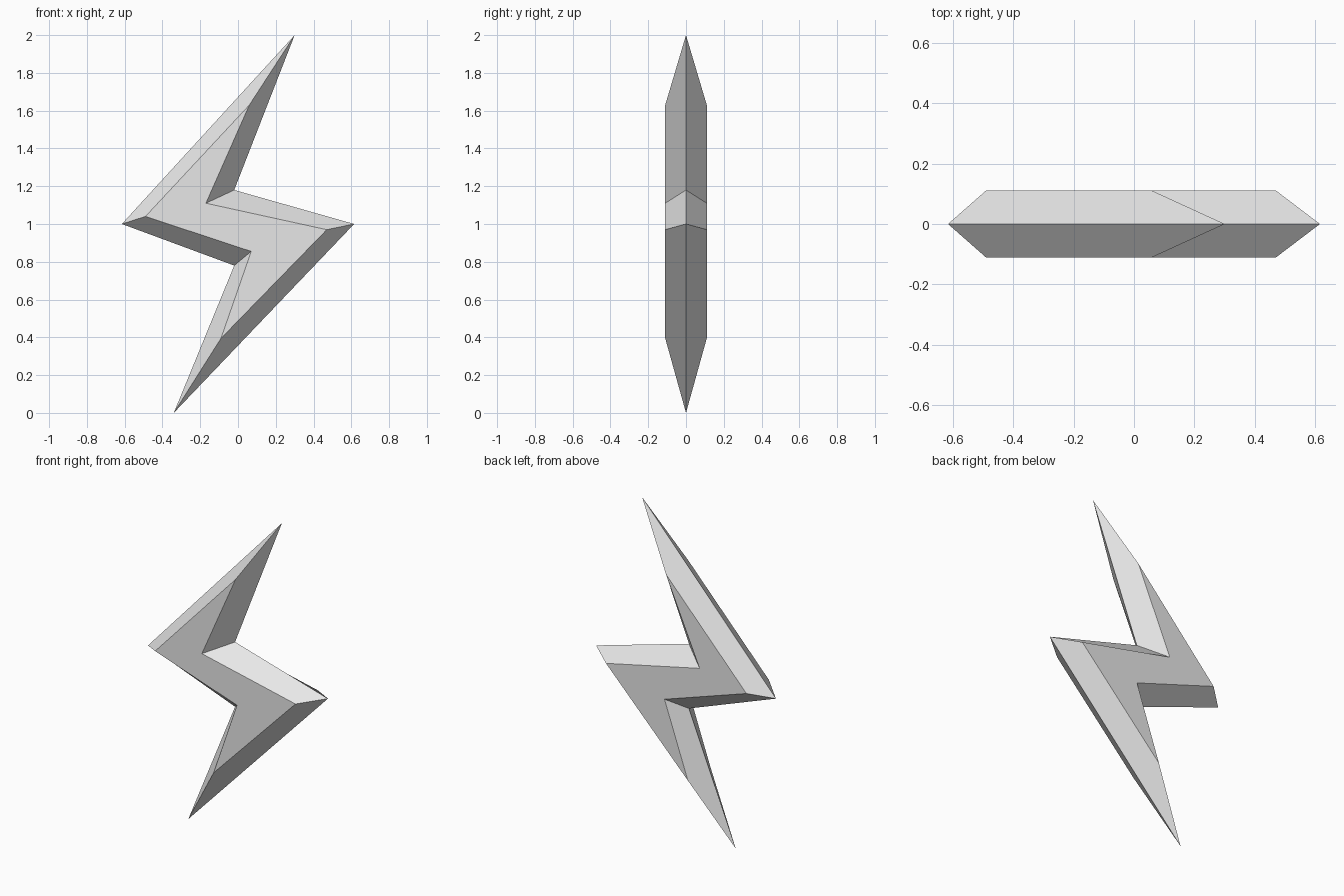
import bpy
import bmesh

cube = bpy.data.objects.get("Cube")
if cube:
    bpy.data.objects.remove(cube, do_unlink=True)

# Sharp outline on the centre plane and the smaller raised outline, as (x, z)
OUTLINE = [(0.3, 2), (-0.615, 1), (-0.02, 0.78), (-0.34, 0), (0.615, 1), (-0.02, 1.18)]
RAISED = [(0.06, 1.63), (-0.49, 1.04), (0.07, 0.855), (-0.09, 0.395), (0.47, 0.97), (-0.17, 1.11)]
HALF_DEPTH = 0.11

grey = bpy.data.materials.new("light_grey")
grey.use_nodes = True
grey.diffuse_color = (0.8, 0.8, 0.8, 1)
grey.node_tree.nodes["Principled BSDF"].inputs["Base Color"].default_value = (0.8, 0.8, 0.8, 1)

# Bevelled bolt: a shared sharp rim with a flat raised face on the front and back
bm = bmesh.new()
rim = [bm.verts.new((x, 0, z)) for x, z in OUTLINE]
count = len(rim)
for y in (-HALF_DEPTH, HALF_DEPTH):
    ring = [bm.verts.new((x, y, z)) for x, z in RAISED]
    bm.faces.new(ring)
    for i in range(count):
        j = (i + 1) % count
        bm.faces.new((rim[i], rim[j], ring[j], ring[i]))
bmesh.ops.recalc_face_normals(bm, faces=bm.faces)

mesh = bpy.data.meshes.new("lightning_bolt")
bm.to_mesh(mesh)
bm.free()
mesh.materials.append(grey)
bolt = bpy.data.objects.new("lightning_bolt", mesh)
bpy.context.collection.objects.link(bolt)
